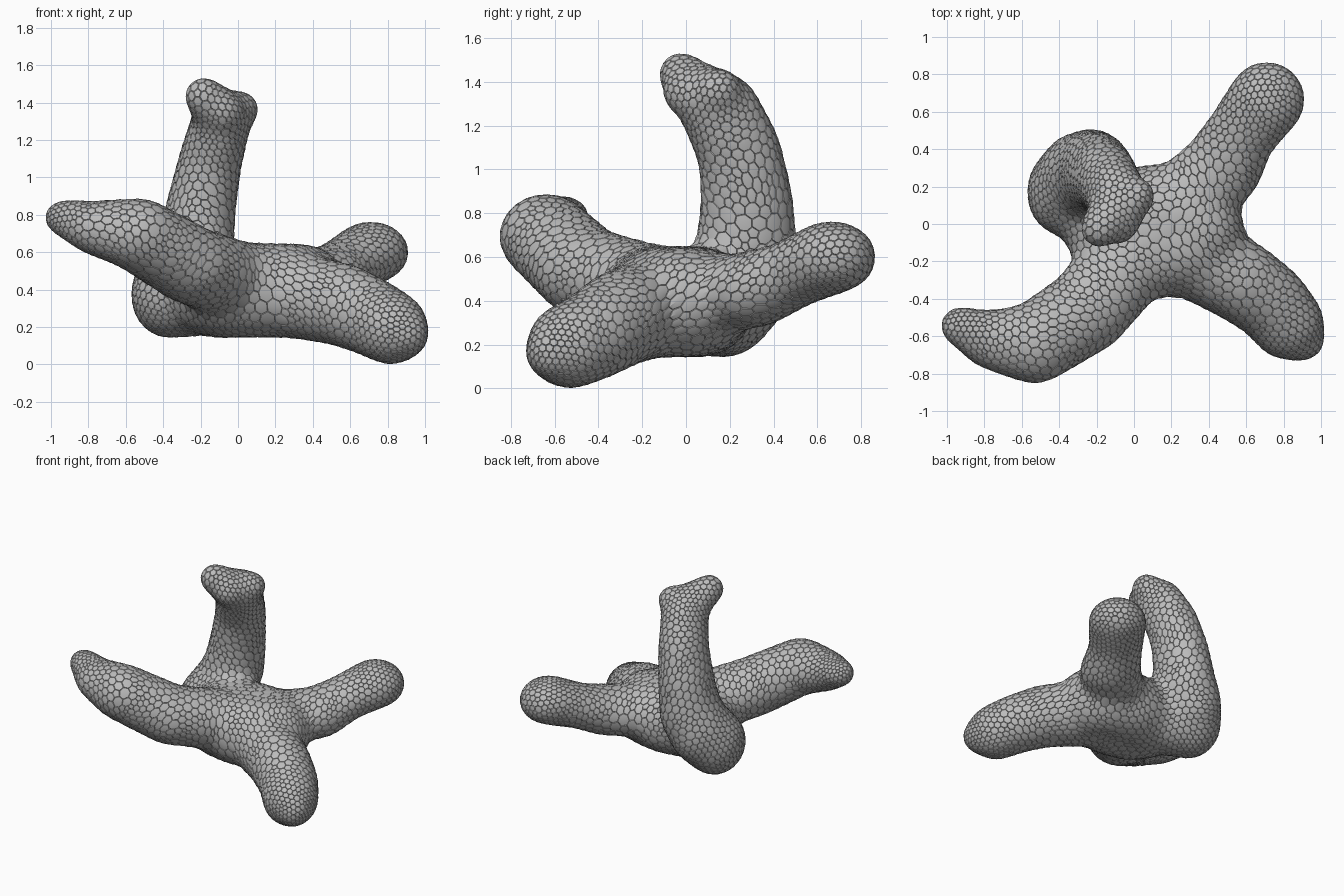
import bpy, bmesh
from math import sqrt, sin, cos, tau
from mathutils import Vector, Matrix
from mathutils.bvhtree import BVHTree

if "Cube" in bpy.data.objects:
    bpy.data.objects.remove(bpy.data.objects["Cube"])


def material(name, grey):
    mat = bpy.data.materials.new(name)
    mat.use_nodes = True
    colour = (grey, grey, grey, 1)
    mat.diffuse_color = colour
    bsdf = next(n for n in mat.node_tree.nodes if n.type == "BSDF_PRINCIPLED")
    bsdf.inputs["Base Color"].default_value = colour
    return mat


# Centre lines of the arms, from the hub outwards: (x, y, z, radius)
HUB = (.1, -.05, .41, .23)
FRONT_RIGHT = [HUB, (-.25, -.46, .53, .22), (-.53, -.64, .695, .205),
               (-.76, -.62, .73, .145), (-.935, -.545, .785, .08)]
FRONT_LEFT = [HUB, (.56, -.3, .32, .21), (.72, -.41, .25, .195),
              (.82, -.53, .195, .185), (.9, -.61, .165, .105)]
BACK_LEFT = [HUB, (.47, .3, .45, .205), (.57, .48, .52, .175), (.71, .665, .6, .195)]
UPRIGHT = [HUB, (-.37, .17, .375, .225), (-.3, .25, .48, .23), (-.23, .275, .62, .225),
           (-.195, .28, .85, .2), (-.15, .245, 1.08, .18), (-.1, .16, 1.26, .17),
           (-.08, .1, 1.32, .13)]
# Two corners at the upright tip
HIGH_CORNER = [UPRIGHT[-1], (-.185, -.025, 1.435, .08)]
LOW_CORNER = [(-.08, 0, 1.355, .085), UPRIGHT[-1], (.015, .15, 1.365, .075)]
# Rounded rim of the body
RIM = [(.11 + .23 * cos(tau * i / 8), -.04 + .11 * sin(tau * i / 8), .395, .24)
       for i in range(8)]
# Places where the cells get small
FINE = [Vector(path[-1][:3]) for path in (FRONT_RIGHT, FRONT_LEFT, BACK_LEFT, UPRIGHT)]
FINE.append(Vector(UPRIGHT[1][:3]))


def cell_size(p):
    near = min((p - q).length for q in FINE)
    return .032 + .041 * min(1, max(0, near - .1) / .4)


def add_branch(bm, path, squash=(1, 1, 1)):
    """Row of balls along a path."""
    for a, b in zip(path, path[1:]):
        for i in range(6):
            x, y, z, r = Vector(a).lerp(Vector(b), i / 5)
            place = Matrix.Translation((x, y, z)) @ Matrix.Diagonal((*squash, 1))
            # Slightly larger, because softening shrinks round parts
            bmesh.ops.create_icosphere(bm, subdivisions=3, radius=sqrt(r * r + .005),
                                       matrix=place)


def core_surface():
    """Blend all branches into one smooth skin."""
    bm = bmesh.new()
    add_branch(bm, RIM)
    add_branch(bm, FRONT_RIGHT, (1, 1, .9))
    add_branch(bm, FRONT_LEFT)
    add_branch(bm, BACK_LEFT, (1, 1, .8))
    add_branch(bm, UPRIGHT, (.87, 1, 1))
    add_branch(bm, HIGH_CORNER)
    add_branch(bm, LOW_CORNER)
    mesh = bpy.data.meshes.new("core")
    bm.to_mesh(mesh)
    bm.free()
    core = bpy.data.objects.new("core", mesh)
    bpy.context.collection.objects.link(core)
    remesh = core.modifiers.new("Blend", "REMESH")
    remesh.mode = "VOXEL"
    remesh.voxel_size = .025
    smooth = core.modifiers.new("Soften", "SMOOTH")
    smooth.factor = .5
    smooth.iterations = 26
    depsgraph = bpy.context.evaluated_depsgraph_get()
    bm = bmesh.new()
    bm.from_mesh(core.evaluated_get(depsgraph).to_mesh())
    bpy.data.objects.remove(core)
    bpy.data.meshes.remove(mesh)

    # Keep only the outer shell
    top = max(bm.verts, key=lambda v: v.co.z)
    shell, queue = {top}, [top]
    while queue:
        v = queue.pop()
        for w in neighbours(v) - shell:
            shell.add(w)
            queue.append(w)
    bmesh.ops.delete(bm, geom=[v for v in bm.verts if v not in shell], context="VERTS")
    bmesh.ops.triangulate(bm, faces=bm.faces[:])
    return bm


def neighbours(v):
    return {e.other_vert(v) for e in v.link_edges}


def ratio(e):
    a, b = (v.co for v in e.verts)
    return (a - b).length / cell_size((a + b) / 2)


def collapse_short(bm):
    used, chosen = set(), []
    for e in bm.edges:
        a, b = e.verts
        if a in used or b in used or ratio(e) > .72:
            continue
        ring_a, ring_b = neighbours(a), neighbours(b)
        if len(ring_a & ring_b) == 2:
            used |= ring_a | ring_b
            chosen.append(e)
    bmesh.ops.collapse(bm, edges=chosen)


def flip_edges(bm):
    """Turn edges so that most corners have six neighbours."""
    for e in bm.edges[:]:
        if not e.is_valid or len(e.link_faces) != 2:
            continue
        a, b = e.verts
        c, d = [next(v for v in f.verts if v not in (a, b)) for f in e.link_faces]
        na, nb, nc, nd = [len(v.link_edges) for v in (a, b, c, d)]
        before = sum((n - 6) ** 2 for n in (na, nb, nc, nd))
        after = sum((n - 6) ** 2 for n in (na - 1, nb - 1, nc + 1, nd + 1))
        if after >= before or min(na, nb) < 5 or bm.edges.get((c, d)):
            continue
        side_a = (d.co - c.co).cross(a.co - c.co)
        side_b = (b.co - c.co).cross(d.co - c.co)
        if side_a.dot(side_b) > 0:
            bmesh.utils.edge_rotate(e)


def relax(bm, skin):
    moved = [(v, sum((w.co for w in neighbours(v)), Vector()) / len(v.link_edges))
             for v in bm.verts if v.link_edges]
    for v, mean in moved:
        v.co = skin.find_nearest(v.co.lerp(mean, .6))[0]


def even_triangles(bm, skin):
    for step in range(14):
        if step < 12:
            long = [e for e in bm.edges if ratio(e) > 1.4]
            bmesh.ops.subdivide_edges(bm, edges=long, cuts=1)
            bmesh.ops.triangulate(bm, faces=[f for f in bm.faces if len(f.verts) > 3])
            collapse_short(bm)
        flip_edges(bm)
        relax(bm, skin)


def honeycomb(bm, skin):
    """One cell for each corner of the triangle mesh."""
    cells = bmesh.new()
    corner = {f: cells.verts.new(skin.find_nearest(f.calc_center_median())[0])
              for f in bm.faces}
    for v in bm.verts:
        if len(v.link_faces) < 3:
            continue
        ring, loop = [], v.link_loops[0]
        for _ in v.link_faces:
            ring.append(corner[loop.face])
            loop = loop.link_loop_prev.link_loop_radial_next
        if len(set(ring)) == len(ring):
            cells.faces.new(ring)
    return cells


core = core_surface()
skin = BVHTree.FromBMesh(core)
even_triangles(core, skin)
cells = honeycomb(core, skin)
core.free()
cells.normal_update()

# Narrow grooves around gently domed plates
plates = cells.faces[:]
bmesh.ops.inset_individual(cells, faces=plates, thickness=.002, depth=.004,
                           use_even_offset=True)
bmesh.ops.poke(cells, faces=plates, offset=.13, center_mode="MEAN",
               use_relative_offset=True)

mesh = bpy.data.meshes.new("branching_honeycomb_body")
cells.to_mesh(mesh)
cells.free()
mesh.materials.append(material("stone grey", .5))
body = bpy.data.objects.new("branching_honeycomb_body", mesh)
bpy.context.collection.objects.link(body)
bpy.ops.object.select_all(action="DESELECT")
body.select_set(True)
bpy.context.view_layer.objects.active = body
bpy.ops.object.shade_smooth_by_angle()
